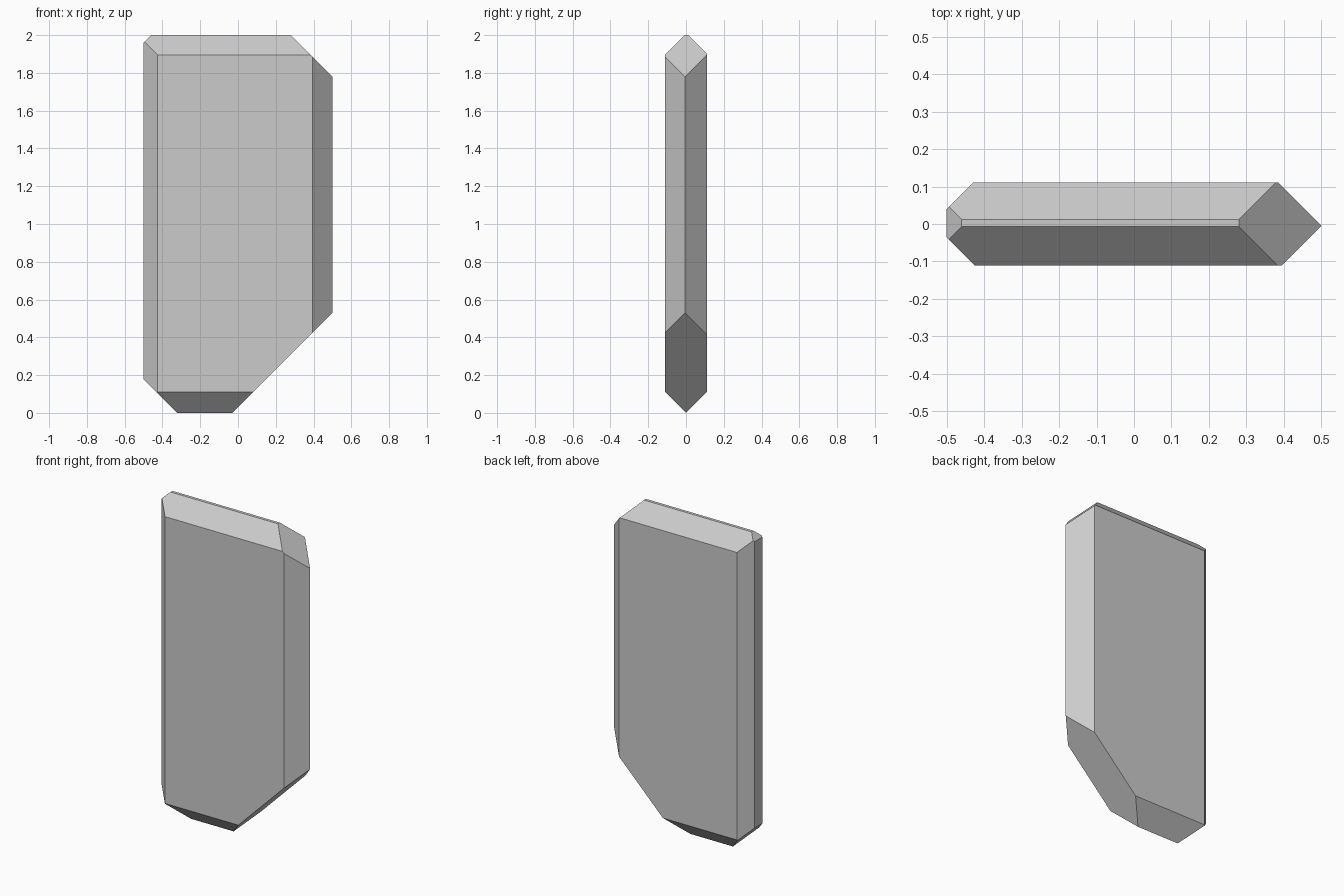
import bpy, bmesh
from mathutils import Vector

if "Cube" in bpy.data.objects:
    bpy.data.objects.remove(bpy.data.objects["Cube"])

# Basic slab: x -0.5..0.5, y -0.11..0.11, z 0..2
bm = bmesh.new()
bmesh.ops.create_cube(bm, size=1)
bmesh.ops.scale(bm, vec=(1.0, 0.222, 2.0), verts=bm.verts)
bmesh.ops.translate(bm, vec=(0, 0, 1), verts=bm.verts)


def cut(direction, offset):
    """Slice off everything where dot(direction, point) > offset and cap it."""
    n = Vector(direction)
    geom = bm.verts[:] + bm.edges[:] + bm.faces[:]
    bmesh.ops.bisect_plane(bm, geom=geom, dist=1e-5, plane_no=n,
                           plane_co=n * offset / n.length_squared, clear_outer=True)
    rim = [e for e in bm.edges if e.is_boundary]
    if rim:
        bmesh.ops.contextual_create(bm, geom=rim)


# 45 degree facets
for direction, offset in (
    ((-1, -1, 0), 0.536), ((-1, 1, 0), 0.539),   # left side bevels
    ((1, -1, 0), 0.505), ((1, 1, 0), 0.495),     # right side ridge
    ((0, -1, 1), 2.007), ((0, 1, 1), 2.012),     # top bevels
    ((0, -1, -1), 0.0005), ((0, 1, -1), -0.0005),  # bottom ridge
    ((1, 0, 1), 2.28), ((-1, 0, 1), 2.46),       # top corners
    ((1, 0, -1), -0.03), ((-1, 0, -1), 0.323),   # bottom corners
):
    cut(direction, offset)

bmesh.ops.recalc_face_normals(bm, faces=bm.faces)
mesh = bpy.data.meshes.new("crystal_slab")
bm.to_mesh(mesh)
bm.free()
bpy.context.collection.objects.link(bpy.data.objects.new("crystal_slab", mesh))
